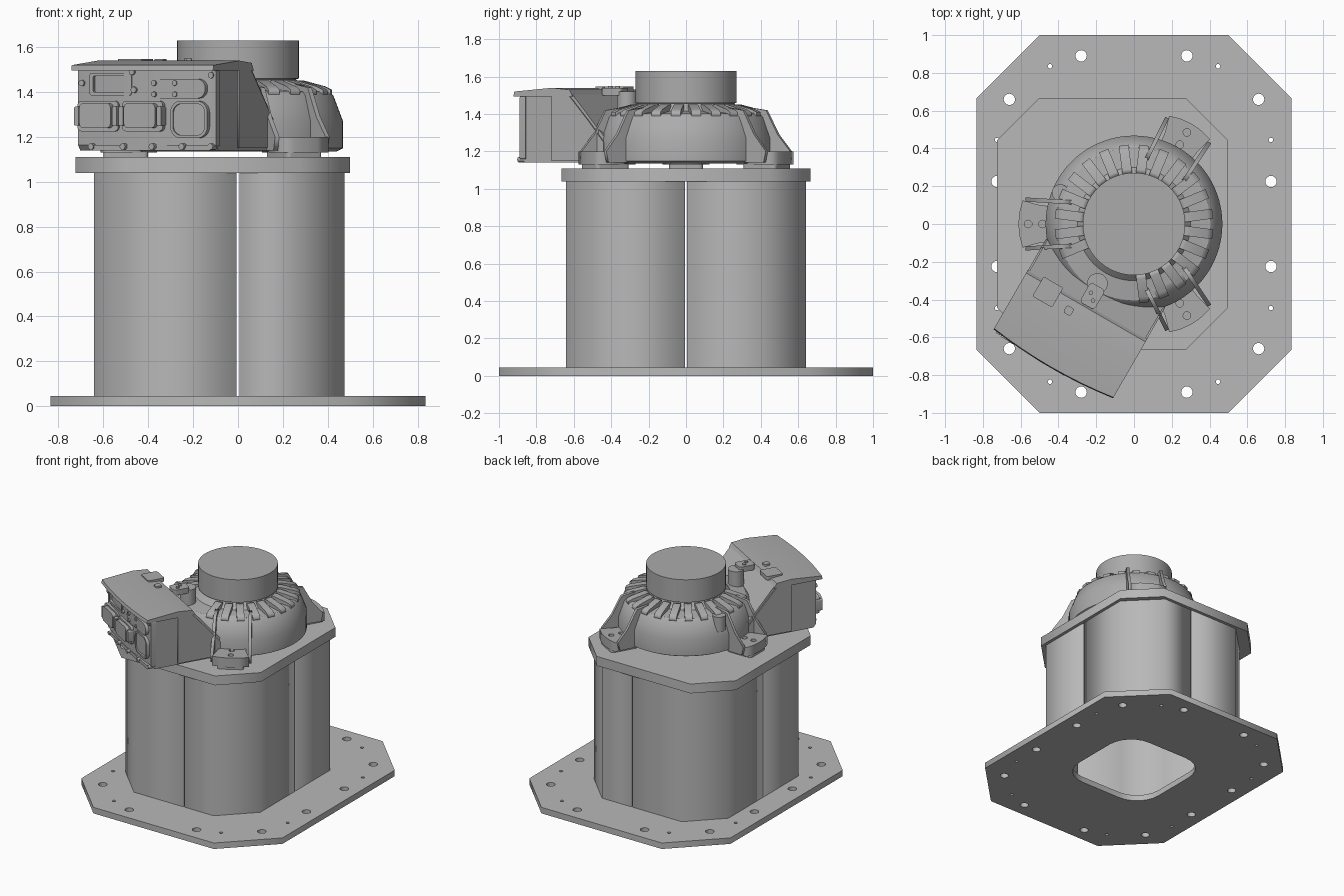
import bpy, bmesh
from math import sin, cos, pi, radians
from mathutils import Matrix

cube = bpy.data.objects.get("Cube")
if cube:
    bpy.data.objects.remove(cube)


def material(name, value):
    m = bpy.data.materials.new(name)
    m.use_nodes = True
    col = (value, value, value, 1)
    m.diffuse_color = col
    m.node_tree.nodes["Principled BSDF"].inputs["Base Color"].default_value = col
    return m


STEEL = material("light grey steel", 0.48)
CAST = material("mid grey casting", 0.41)


def finish(name, bm, mat, matrix=None, smooth=False):
    """Weld, orient and link a bmesh as a named object."""
    if matrix:
        bm.transform(matrix)
    bmesh.ops.remove_doubles(bm, verts=bm.verts, dist=1e-5)
    bmesh.ops.recalc_face_normals(bm, faces=bm.faces)
    me = bpy.data.meshes.new(name)
    bm.to_mesh(me)
    bm.free()
    me.materials.append(mat)
    ob = bpy.data.objects.new(name, me)
    bpy.context.collection.objects.link(ob)
    if smooth:
        bpy.ops.object.select_all(action='DESELECT')
        ob.select_set(True)
        bpy.context.view_layer.objects.active = ob
        bpy.ops.object.shade_smooth_by_angle(angle=radians(30))
    return ob


def prism(name, loops, h0, h1, mat=CAST, matrix=None, smooth=False):
    """Extrude closed outlines; inner loops become holes."""
    cu = bpy.data.curves.new(name + "_outline", 'CURVE')
    cu.dimensions, cu.fill_mode = '2D', 'BOTH'
    cu.extrude = (h1 - h0) / 2
    for loop in loops:
        sp = cu.splines.new('POLY')
        sp.points.add(len(loop) - 1)
        for p, (x, y) in zip(sp.points, loop):
            p.co = (x, y, 0, 1)
        sp.use_cyclic_u = True
    tmp = bpy.data.objects.new(name + "_tmp", cu)
    bpy.context.collection.objects.link(tmp)
    me = bpy.data.meshes.new_from_object(tmp.evaluated_get(bpy.context.evaluated_depsgraph_get()))
    bm = bmesh.new()
    bm.from_mesh(me)
    bm.transform(Matrix.Translation((0, 0, (h0 + h1) / 2)))
    bpy.data.objects.remove(tmp)
    bpy.data.curves.remove(cu)
    bpy.data.meshes.remove(me)
    return finish(name, bm, mat, matrix, smooth)


def circle(x, y, r, n=20):
    return [(x + r * cos(2 * pi * i / n), y + r * sin(2 * pi * i / n)) for i in range(n)]


def rounded(x0, x1, y0, y1, r, n=6):
    pts = []
    for k, (cx, cy) in enumerate([(x1 - r, y1 - r), (x0 + r, y1 - r), (x0 + r, y0 + r), (x1 - r, y0 + r)]):
        pts += [(cx + r * cos((k + i / n) * pi / 2), cy + r * sin((k + i / n) * pi / 2)) for i in range(n + 1)]
    return pts


def octagon(x0, x1, y, c):
    return [(x0 + c, -y), (x1 - c, -y), (x1, c - y), (x1, y - c),
            (x1 - c, y), (x0 + c, y), (x0, y - c), (x0, c - y)]


def lathe(name, profile, n=72):
    bm = bmesh.new()
    rings = [[bm.verts.new((r * cos(2 * pi * i / n), r * sin(2 * pi * i / n), z)) for i in range(n)]
             for r, z in profile]
    for a, b in zip(rings, rings[1:]):
        for i in range(n):
            bm.faces.new((a[i], a[i - 1], b[i - 1], b[i]))
    bm.faces.new(rings[0])
    bm.faces.new(rings[-1])
    return finish(name, bm, CAST, smooth=True)


# Base plate with bolt holes and a central opening
holes = [rounded(-0.37, 0.37, -0.37, 0.37, 0.2)]
for sx in (-1, 1):
    for sy in (-1, 1):
        holes += [circle(sx * x, sy * y, 0.03) for x, y in ((0.28, 0.89), (0.66, 0.66), (0.725, 0.225))]
        holes += [circle(sx * x, sy * y, 0.012, 12) for x, y in ((0.445, 0.835), (0.725, 0.445))]
prism("base_plate", [octagon(-0.835, 0.835, 1, 0.335)] + holes, 0, 0.045, STEEL)

# Hollow column of four bent panels with open seams
for sx, wide in ((1, 0.475), (-1, 0.642)):
    for sy in (1, -1):
        g, t, c, y = 0.006, 0.02, 0.228, 0.642
        outer = [(g, y), (wide - c, y), (wide, y - c), (wide, g)]
        inner = [(wide - t, g), (wide - t, y - c - t / 2), (wide - c - t / 2, y - t), (g, y - t)]
        prism("column_panel", [[(sx * a, sy * b) for a, b in outer + inner]], 0.045, 1.04, STEEL)
prism("top_plate", [octagon(-0.725, 0.498, 0.665, 0.222)], 1.04, 1.11, STEEL)

# Round casting and rotating turret
lathe("casting_body", [(0.44, 1.135), (0.468, 1.15), (0.468, 1.27), (0.425, 1.385),
                       (0.405, 1.402), (0.3, 1.415), (0.255, 1.46)])
lathe("turret", [(0.25, 1.455), (0.271, 1.46), (0.271, 1.63)])

# Radial cooling ribs
SIDE = Matrix(((1, 0, 0, 0), (0, 0, 1, 0), (0, 1, 0, 0), (0, 0, 0, 1)))
for i in range(24):
    ang = 15 * i + 7.5
    if abs(ang - 240) < 25:
        continue
    rib = prism("cooling_rib", [[(0.27, 1.4), (0.42, 1.375), (0.42, 1.41), (0.39, 1.425), (0.29, 1.452), (0.27, 1.452)]],
                -0.026, 0.026, CAST, Matrix.Rotation(radians(ang), 4, 'Z') @ SIDE)

# Three mounting feet: pad, back wall and two sloping cheeks
for ang in (60, 180, 300):
    rot = Matrix.Rotation(radians(ang), 4, 'Z')
    pad = [(0.36, -0.085), (0.5, -0.1), (0.59, -0.125), (0.607, -0.06), (0.612, 0),
           (0.607, 0.06), (0.59, 0.125), (0.5, 0.1), (0.36, 0.085)]
    prism("foot_pad", [pad, circle(0.485, 0, 0.02), circle(0.56, 0, 0.02)], 1.13, 1.2, CAST, rot)
    prism("foot_base", [rounded(0.4, 0.6, -0.09, 0.09, 0.02)], 1.11, 1.145, CAST, rot)
    prism("foot_back_wall", [[(0.3, 1.14), (0.425, 1.14), (0.405, 1.405), (0.3, 1.41)]],
          -0.09, 0.09, CAST, rot @ SIDE)
    for s in (-1, 1):
        cheek = [(0.33, 1.14), (0.56, 1.14), (0.575, 1.2), (0.5, 1.29), (0.43, 1.42), (0.33, 1.435)]
        lean = Matrix.Translation((0, s * 0.095, 0)) @ Matrix.Rotation(s * 0.06, 4, 'Z')
        prism("foot_cheek", [cheek], -0.011, 0.011, CAST, rot @ lean @ SIDE)

# Screw plug on the casting
prism("screw_plug", [circle(-0.39, 0.165, 0.045)], 1.3, 1.41, CAST, smooth=True)

# Connector housing frame: u across, v outward, z up
c, s = cos(pi / 6), sin(pi / 6)
BOX = Matrix(((c, -s, 0, 0), (-s, -c, 0, 0), (0, 0, 1, 0), (0, 0, 0, 1)))
FACE = BOX @ SIDE
END = BOX @ Matrix(((0, 0, 1, 0), (1, 0, 0, 0), (0, 1, 0, 0), (0, 0, 0, 1)))


def bulge(u):
    return 0.025 * (1 - (u / 0.36) ** 2)


def loft(name, profile, half):
    """Sweep a (v, z) profile across u with a bowed front."""
    bm = bmesh.new()
    n = 8
    rows = []
    for i in range(n + 1):
        u = half * (2 * i / n - 1)
        rows.append([bm.verts.new((u, v + (bulge(u) if v > 0.7 else 0), z)) for v, z in profile])
    for a, b in zip(rows, rows[1:]):
        for i in range(len(profile)):
            bm.faces.new((a[i], a[i - 1], b[i - 1], b[i]))
    bm.faces.new(rows[0])
    bm.faces.new(rows[-1])
    return finish(name, bm, CAST, BOX, True)


loft("housing_body", [(0.28, 1.14), (0.28, 1.255), (0.38, 1.37), (0.5, 1.51), (0.81, 1.5),
                      (0.81, 1.165), (0.79, 1.14)], 0.355)
loft("housing_lid", [(0.49, 1.495), (0.51, 1.53), (0.62, 1.54), (0.85, 1.52), (0.855, 1.495)], 0.365)
for side in (-1, 1):
    prism("housing_end_panel", [[(0.3, 1.15), (0.3, 1.25), (0.39, 1.36), (0.51, 1.495), (0.62, 1.495), (0.62, 1.15)]],
          side * 0.358 - 0.006, side * 0.358 + 0.006, CAST, END)


def front_part(name, loops, u, depth, sink=0.03, smooth=False):
    v = 0.81 + bulge(u)
    prism(name, loops, v - sink, v + depth, CAST, FACE, smooth)


# Display frame, screw cover and round-cornered port frame
front_part("display_frame", [rounded(-0.28, -0.065, 1.385, 1.485, 0.012), rounded(-0.262, -0.083, 1.4, 1.472, 0.008)], -0.17, 0.009)
front_part("screw_cover", [rounded(0.01, 0.315, 1.372, 1.458, 0.04)], 0.17, 0.01)
front_part("port_frame", [rounded(0.135, 0.325, 1.195, 1.36, 0.05), rounded(0.148, 0.312, 1.208, 1.347, 0.04)], 0.22, 0.012)
for u in (0.055, 0.16, 0.265):
    for z in (1.39, 1.44):
        front_part("cover_screw", [circle(u, z, 0.012, 12)], u, 0.016)

# Two clamped plug connectors
for u in (-0.235, 0.0):
    front_part("connector_flange", [rounded(u - 0.105, u + 0.105, 1.225, 1.36, 0.02)], u, 0.018)
    front_part("connector_hood", [rounded(u - 0.08, u + 0.08, 1.24, 1.35, 0.02)], u, 0.045)
    for e in (-1, 1):
        a = u + e * 0.098
        front_part("connector_clamp", [rounded(a - 0.012, a + 0.012, 1.25, 1.335, 0.008)], u, 0.04)

# Lower rail with screws, corner bolts and right-hand post
front_part("lower_rail", [rounded(-0.28, 0.34, 1.14, 1.165, 0.004)], 0.25, 0.015)
for u in (-0.27, -0.1, 0.05, 0.2, 0.34):
    front_part("rail_screw", [circle(u, 1.157, 0.014, 12)], u, 0.025)
for u, z in ((0.335, 1.475), (-0.33, 1.44), (-0.06, 1.49), (-0.05, 1.41)):
    front_part("corner_bolt", [circle(u, z, 0.014, 12)], u, 0.012)
front_part("corner_post", [rounded(0.335, 0.36, 1.16, 1.495, 0.008)], 0.34, 0.006)

# Lid plates and the cable gland behind the lid
for u, v, r in ((-0.215, 0.54, 0.06), (-0.07, 0.57, 0.022)):
    prism("lid_plate", [rounded(u - r, u + r, v - r, v + r, 0.01)], 1.52, 1.548, CAST, BOX)
prism("gland_post", [circle(-0.01, 0.37, 0.055)], 1.35, 1.52, CAST, BOX, True)
prism("gland_bracket", [rounded(-0.045, 0.045, 0.38, 0.5, 0.02)], 1.5, 1.54, CAST, BOX)
for u, v in ((-0.015, 0.43), (0.015, 0.46)):
    prism("gland_screw", [circle(u, v, 0.012, 12)], 1.53, 1.55, CAST, BOX)
